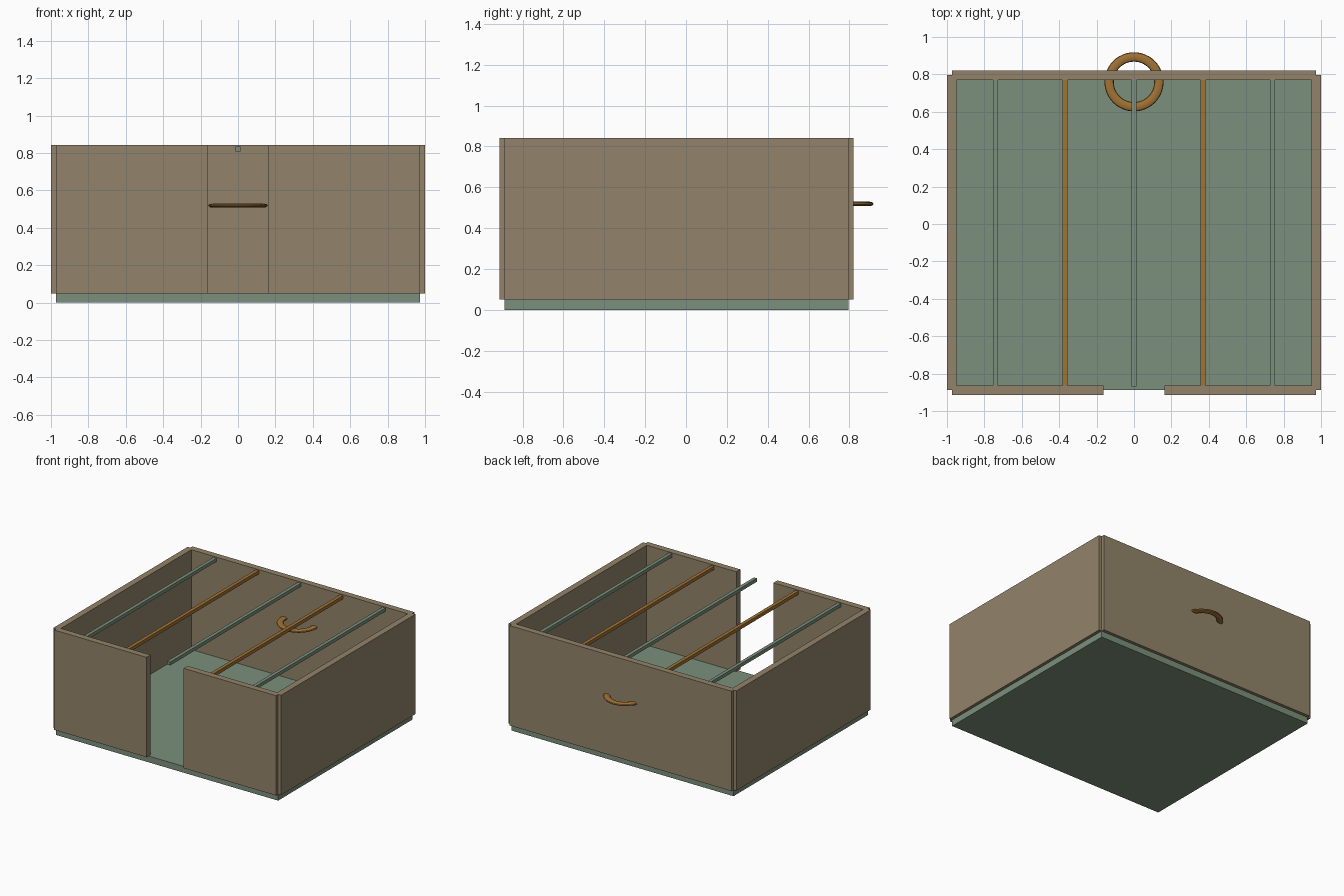
import bpy

if "Cube" in bpy.data.objects:
    bpy.data.objects.remove(bpy.data.objects["Cube"])

def material(name, rgb):
    m = bpy.data.materials.new(name)
    m.diffuse_color = (*rgb, 1)
    m.use_nodes = True
    m.node_tree.nodes["Principled BSDF"].inputs["Base Color"].default_value = m.diffuse_color
    return m

TAN = material("tan_wall", (0.29, 0.23, 0.145))
GREEN = material("sage_green", (0.20, 0.28, 0.20))
BRONZE = material("bronze", (0.36, 0.17, 0.035))

def box(name, x, y, z, mat):
    """Box from (min, max) ranges on each axis."""
    bpy.ops.mesh.primitive_cube_add(size=1, location=[(a + b) / 2 for a, b in (x, y, z)])
    o = bpy.context.object
    o.name = name
    o.scale = [b - a for a, b in (x, y, z)]
    bpy.ops.object.transform_apply(location=False, rotation=False, scale=True)
    o.data.materials.append(mat)
    return o

HX, Y0, Y1 = 0.974, -0.888, 0.796    # floor edges = wall centre lines
T = 0.025                            # half wall thickness
WALL_Z = (0.05, 0.842)

# Floor slab
box("floor", (-HX, HX), (Y0, Y1), (0, 0.05), GREEN)

# Walls, with a doorway gap in the front
box("back_wall", (-HX, HX), (Y1 - T, Y1 + T), WALL_Z, TAN)
for side, s in (("left", -1), ("right", 1)):
    box(side + "_wall", sorted((s * (HX - T), s * (HX + T))), (Y0, Y1), WALL_Z, TAN)
    box("front_wall_" + side, sorted((s * 0.163, s * HX)), (Y0 - T, Y0 + T), WALL_Z, TAN)

# Ceiling beams in alternating colours
for i in range(5):
    x = (i - 2) * 0.37
    box(f"ceiling_beam_{i + 1}", (x - 0.0135, x + 0.0135), (-0.87, 0.78),
        (0.808, 0.835), BRONZE if i % 2 else GREEN)

# Flattened ring set through the back wall
bpy.ops.mesh.primitive_torus_add(major_radius=0.133, minor_radius=0.025, major_segments=48,
                                 minor_segments=12, location=(0, 0.76, 0.519))
ring = bpy.context.object
ring.name = "wall_ring"
ring.scale.z = 0.45
bpy.ops.object.transform_apply(location=False, rotation=False, scale=True)
ring.data.materials.append(BRONZE)
bpy.ops.object.shade_smooth_by_angle()
